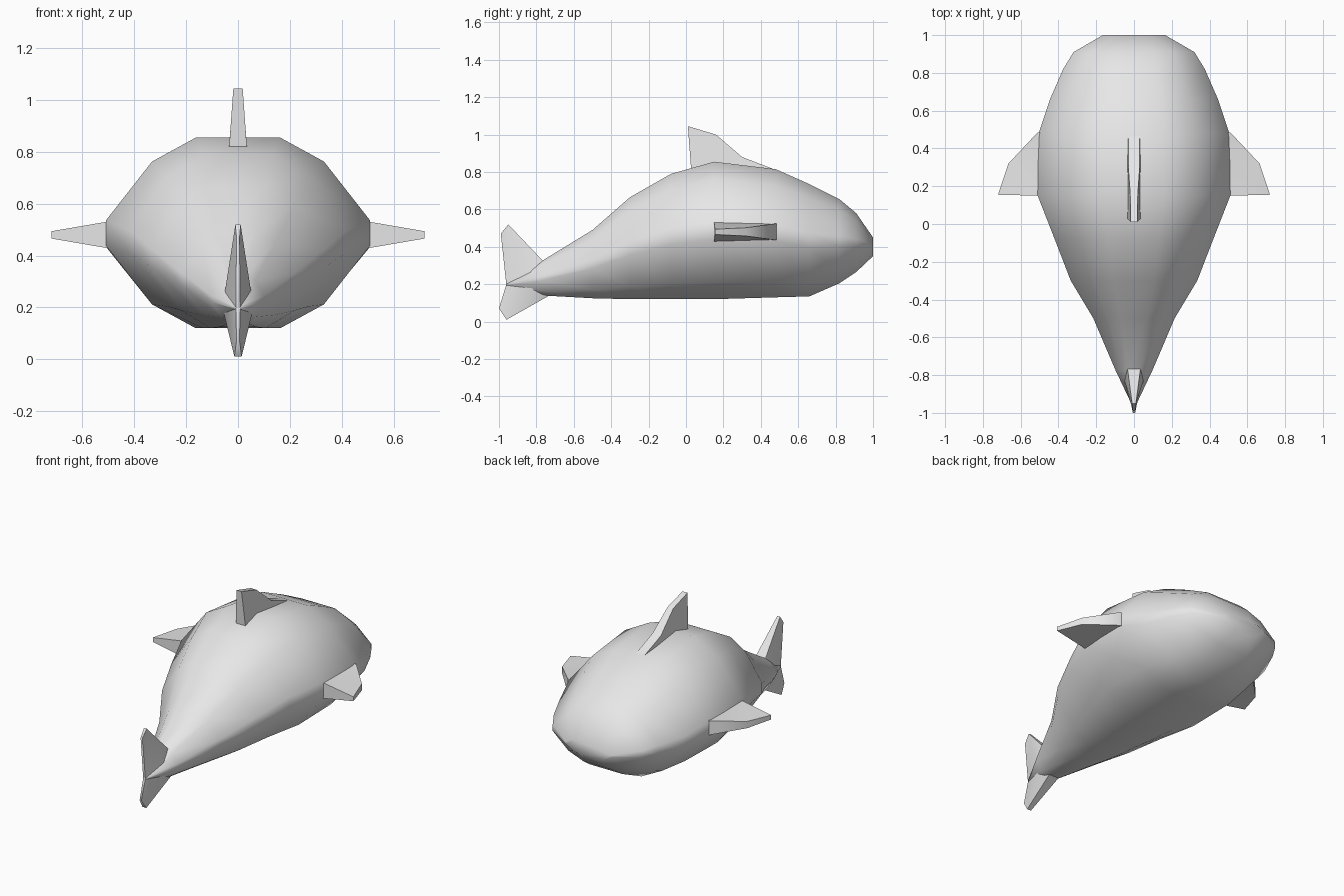
import bpy, bmesh, math
from mathutils import Vector

cube = bpy.data.objects.get("Cube")
if cube:
    bpy.data.objects.remove(cube, do_unlink=True)

grey = bpy.data.materials.new("light grey skin")
grey.use_nodes = True
colour = (0.8, 0.8, 0.8, 1)
grey.diffuse_color = colour
grey.node_tree.nodes["Principled BSDF"].inputs["Base Color"].default_value = colour


def finish(bm, name, angle):
    bmesh.ops.recalc_face_normals(bm, faces=bm.faces)
    mesh = bpy.data.meshes.new(name)
    bm.to_mesh(mesh)
    bm.free()
    mesh.materials.append(grey)
    obj = bpy.data.objects.new(name, mesh)
    bpy.context.collection.objects.link(obj)
    bpy.ops.object.select_all(action="DESELECT")
    obj.select_set(True)
    bpy.context.view_layer.objects.active = obj
    bpy.ops.object.shade_smooth_by_angle(angle=math.radians(angle))
    return obj


def fin(name, outline, place):
    """Tapered plate: outline of (a, b, half thickness), placed by a function."""
    bm = bmesh.new()
    sides = [[bm.verts.new(place(a, b, s * t)) for a, b, t in outline] for s in (1, -1)]
    one, two = sides
    caps = [bm.faces.new(one), bm.faces.new(two[::-1])]
    for i in range(len(outline)):
        j = (i + 1) % len(outline)
        bm.faces.new((one[i], two[i], two[j], one[j]))
    bmesh.ops.triangulate(bm, faces=caps)
    return finish(bm, name, 60)


# Body: one twelve-sided section lofted along y (y, half width, bottom, top)
quarter = [(1, 0.13), (0.65, 0.75), (0.32, 1)]
half = quarter + [(-u, v) for u, v in reversed(quarter)]
section = half + [(-u, -v) for u, v in half]
stations = [
    (1.0, 0.165, 0.35, 0.45), (0.91, 0.32, 0.265, 0.58), (0.82, 0.375, 0.205, 0.655),
    (0.66, 0.445, 0.135, 0.735), (0.48, 0.505, 0.13, 0.815), (0.15, 0.51, 0.12, 0.855),
    (-0.08, 0.42, 0.12, 0.79), (-0.3, 0.335, 0.12, 0.665), (-0.5, 0.215, 0.125, 0.49),
    (-0.77, 0.1, 0.14, 0.325), (-0.96, 0.01, 0.19, 0.205),
]
bm = bmesh.new()
rings = []
for y, w, low, high in stations:
    mid, tall = (low + high) / 2, (high - low) / 2
    rings.append([bm.verts.new((u * w, y, mid + v * tall)) for u, v in section])
for a, b in zip(rings, rings[1:]):
    for i in range(len(section)):
        j = (i + 1) % len(section)
        bm.faces.new((a[i], a[j], b[j], b[i]))
bm.faces.new(rings[0])
bm.faces.new(rings[-1][::-1])
finish(bm, "body", 70)


# Upright fins lie in the y-z plane
def upright(a, b, t):
    return Vector((t, a, b))


fin("dorsal_fin", [(0.03, 0.78, 0.037), (0.01, 1.045, 0.018), (0.16, 1.0, 0.02),
                   (0.3, 0.88, 0.03), (0.47, 0.815, 0.03), (0.4, 0.76, 0.04)], upright)
fin("upper_tail_fin", [(-0.76, 0.32, 0.035), (-0.95, 0.52, 0.01), (-0.99, 0.47, 0.006),
                       (-0.96, 0.19, 0.008), (-0.8, 0.2, 0.06)], upright)
fin("lower_tail_fin", [(-0.73, 0.14, 0.035), (-0.96, 0.01, 0.014), (-1.0, 0.07, 0.006),
                       (-0.96, 0.2, 0.008), (-0.8, 0.2, 0.06)], upright)

# Side fins lie flat, one on each flank
for side, name in ((1, "left_side_fin"), (-1, "right_side_fin")):
    fin(name, [(0.48, 0.15, 0.052), (0.51, 0.15, 0.05), (0.72, 0.155, 0.014),
               (0.665, 0.32, 0.022), (0.51, 0.485, 0.045), (0.48, 0.48, 0.045)],
        lambda a, b, t: Vector((side * a, b, 0.48 + t)))
